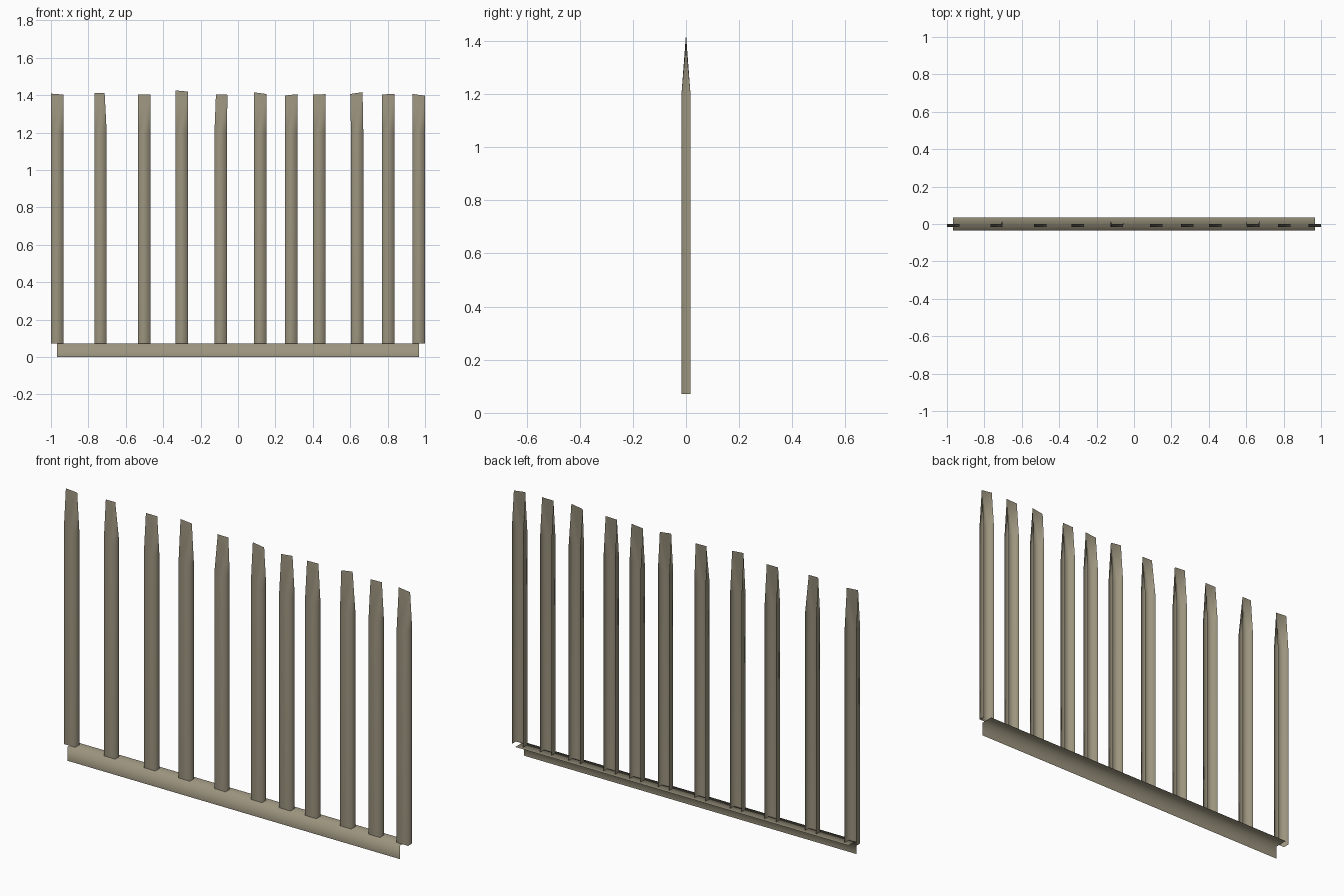
import bpy
import bmesh

# Remove the default cube only
default_cube = bpy.data.objects.get("Cube")
if default_cube:
    bpy.data.objects.remove(default_cube, do_unlink=True)

# Single weathered wood material
wood = bpy.data.materials.new("weathered wood")
wood.use_nodes = True
wood_colour = (0.33, 0.295, 0.21, 1.0)
wood.diffuse_color = wood_colour
wood.node_tree.nodes["Principled BSDF"].inputs["Base Color"].default_value = wood_colour


def build_sheet(name, rings):
    """Bridge matching open rings of points into a thin, smooth sheet."""
    bm = bmesh.new()
    rows = [[bm.verts.new(point) for point in ring] for ring in rings]
    for lower, upper in zip(rows, rows[1:]):
        for i in range(len(lower) - 1):
            bm.faces.new((lower[i], lower[i + 1], upper[i + 1], upper[i]))
    # Collapse the points that meet at a pointed end
    bmesh.ops.remove_doubles(bm, verts=bm.verts[:], dist=0.0001)
    for face in bm.faces:
        face.smooth = True
    mesh = bpy.data.meshes.new(name)
    bm.to_mesh(mesh)
    bm.free()
    mesh.materials.append(wood)
    obj = bpy.data.objects.new(name, mesh)
    bpy.context.collection.objects.link(obj)
    return obj


# Bottom rail: a front plate with a ledge folded to the back
RAIL_TOP = 0.072
RAIL_DEPTH = 0.035
rail_left, rail_right = 0.967, -0.967
rail_profile = [(-RAIL_DEPTH, 0), (-RAIL_DEPTH, RAIL_TOP), (RAIL_DEPTH, RAIL_TOP)]
build_sheet("bottom_rail", [[(rail_right, y, z), (rail_left, y, z)] for y, z in rail_profile])

# Pickets: channels open at the back, tapering to a flat wedge on top
PICKET_WIDTH = 0.066
PICKET_DEPTH = 0.017
SHOULDER = 1.2


def picket_ring(x0, x1, depth, z0, z1):
    """Open channel section: back, front, front, back."""
    return [(x0, depth, z0), (x0, -depth, z0), (x1, -depth, z1), (x1, depth, z1)]


# Each picket: left edge, tip shift at both edges, tip height at both edges
pickets = [
    (-1.0, 0, 0, 1.408, 1.403),
    (-0.768, 0, -0.011, 1.412, 1.412),
    (-0.535, 0, 0, 1.403, 1.403),
    (-0.334, 0, 0, 1.425, 1.419),
    (-0.126, 0.008, 0.004, 1.403, 1.402),
    (0.086, 0, 0, 1.415, 1.406),
    (0.251, 0, 0, 1.398, 1.405),
    (0.401, 0, 0, 1.403, 1.405),
    (0.604, -0.004, -0.004, 1.406, 1.416),
    (0.77, 0, 0, 1.404, 1.406),
    (0.934, 0, 0, 1.406, 1.397),
]
for number, (x, shift0, shift1, tip0, tip1) in enumerate(pickets, 1):
    x_end = x + PICKET_WIDTH
    build_sheet(f"picket_{number}", [
        picket_ring(x, x_end, PICKET_DEPTH, RAIL_TOP, RAIL_TOP),
        picket_ring(x, x_end, PICKET_DEPTH, SHOULDER, SHOULDER),
        picket_ring(x + shift0, x_end + shift1, 0, tip0, tip1),
    ])
